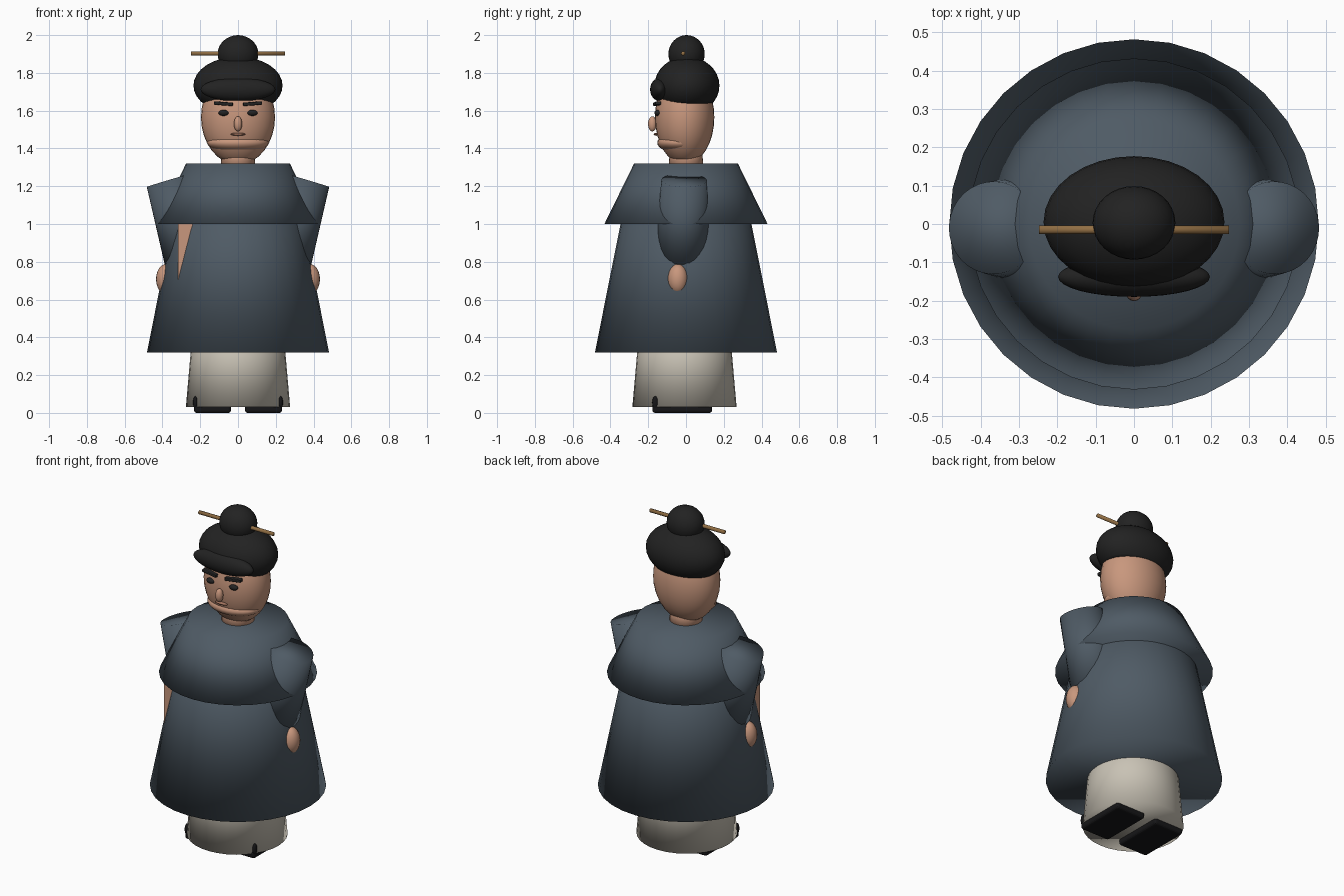
import bpy, bmesh, math
from mathutils import Vector

if "Cube" in bpy.data.objects:
    bpy.data.objects.remove(bpy.data.objects["Cube"])


def material(name, r, g, b):
    m = bpy.data.materials.new(name)
    m.diffuse_color = (r, g, b, 1)
    m.use_nodes = True
    m.node_tree.nodes["Principled BSDF"].inputs["Base Color"].default_value = m.diffuse_color
    return m


CLOTH = material("slate cloth", 0.078, 0.104, 0.13)
SKIN = material("skin", 0.58, 0.31, 0.205)
LINEN = material("pale linen", 0.58, 0.54, 0.46)
HAIR = material("black hair", 0.016, 0.016, 0.016)
SHOE = material("black shoe", 0.008, 0.008, 0.009)
WOOD = material("brown wood", 0.3, 0.165, 0.06)
LIP = material("lip", 0.36, 0.17, 0.11)


def finish(obj, name, mat, smooth=True):
    obj.name = name
    obj.data.materials.append(mat)
    for p in obj.data.polygons:
        p.use_smooth = smooth
    return obj


def ball(name, loc, radii, mat, seg=32, rings=16, rot=(0, 0, 0)):
    bpy.ops.mesh.primitive_uv_sphere_add(segments=seg, ring_count=rings, location=loc, rotation=rot)
    obj = bpy.context.object
    obj.scale = radii
    return finish(obj, name, mat)


def cone(name, a, b, ra, rb, mat, seg=32):
    """Tapered cylinder from point a (radius ra) to point b (radius rb)."""
    a, b = Vector(a), Vector(b)
    d = b - a
    bpy.ops.mesh.primitive_cone_add(vertices=seg, radius1=ra, radius2=rb, depth=d.length,
                                    location=(a + b) / 2,
                                    rotation=d.to_track_quat('Z', 'Y').to_euler())
    return finish(bpy.context.object, name, mat)


def box(name, lo, hi, mat, bevel=0.0, rot=(0, 0, 0)):
    lo, hi = Vector(lo), Vector(hi)
    bpy.ops.mesh.primitive_cube_add(size=1, location=(lo + hi) / 2, rotation=rot)
    obj = bpy.context.object
    obj.scale = hi - lo
    bpy.ops.object.transform_apply(location=False, rotation=False, scale=True)
    if bevel:
        mod = obj.modifiers.new("bevel", 'BEVEL')
        mod.width = bevel
        mod.segments = 3
    return finish(obj, name, mat, False)


# Clothing: trousers, robe, shoulder cape
cone("trousers", (0, -0.008, 0.03), (0, -0.008, 0.5), 0.276, 0.235, LINEN)
cone("robe", (0, 0, 0.32), (0, 0, 1.25), 0.482, 0.297, CLOTH)
cone("shoulder_cape", (0, 0, 1.0), (0, 0, 1.32), 0.432, 0.275, CLOTH)

# Bare forearm corner showing through the robe front
box("inner_forearm", (-0.318, -0.25, 0.68), (-0.2, -0.1, 1.03), SKIN)

# Neck and head
cone("neck", (0, 0, 1.28), (0, 0, 1.42), 0.092, 0.085, SKIN)
ball("head", (0, -0.007, 1.565), (0.196, 0.157, 0.25), SKIN)
ball("jaw", (0, -0.03, 1.43), (0.163, 0.122, 0.055), SKIN)
ball("nose", (0, -0.178, 1.53), (0.022, 0.023, 0.04), SKIN, 16, 10)
ball("mouth", (0, -0.157, 1.475), (0.04, 0.014, 0.008), LIP, 16, 8)

# Hair: cap cut flat underneath, fringe roll, bun and pin
cap = ball("hair_cap", (0, 0.005, 1.733), (0.236, 0.172, 0.153), HAIR)
bm = bmesh.new()
bm.from_mesh(cap.data)
cut = bmesh.ops.bisect_plane(bm, geom=bm.verts[:] + bm.edges[:] + bm.faces[:],
                             plane_co=(0, 0, -0.63), plane_no=(0, 0, 1), clear_inner=True)
rim = [e for e in cut["geom_cut"] if isinstance(e, bmesh.types.BMEdge)]
bmesh.ops.contextual_create(bm, geom=rim)
bm.to_mesh(cap.data)
bm.free()
ball("fringe_roll", (0, -0.138, 1.712), (0.198, 0.052, 0.062), HAIR)
ball("top_bun", (0, 0.003, 1.9), (0.108, 0.096, 0.1), HAIR)
cone("hair_pin", (-0.248, -0.015, 1.903), (0.248, -0.015, 1.903), 0.011, 0.011, WOOD, 12)

# Mirrored parts
for side, s in (("left", -1), ("right", 1)):
    cone(side + "_sleeve", (s * 0.238, -0.017, 0.8), (s * 0.367, -0.01, 1.231), 0.15, 0.121, CLOTH)
    ball(side + "_hand", (s * 0.38, -0.043, 0.708), (0.054, 0.054, 0.08), SKIN, 20, 12)
    ball(side + "_eye", (s * 0.076, -0.15, 1.588), (0.028, 0.017, 0.016), HAIR, 16, 10)
    box(side + "_eyebrow", (s * 0.077 - 0.05, -0.168, 1.628), (s * 0.077 + 0.05, -0.138, 1.646),
        HAIR, 0.004, (0, s * -math.radians(4), s * math.radians(8)))
    box(side + "_shoe", (s * 0.135 - 0.098, -0.178, 0), (s * 0.135 + 0.098, 0.138, 0.045), SHOE, 0.014)
    ball(side + "_shoe_strap", (s * 0.226, -0.163, 0.055), (0.012, 0.016, 0.034), SHOE, 12, 8)
